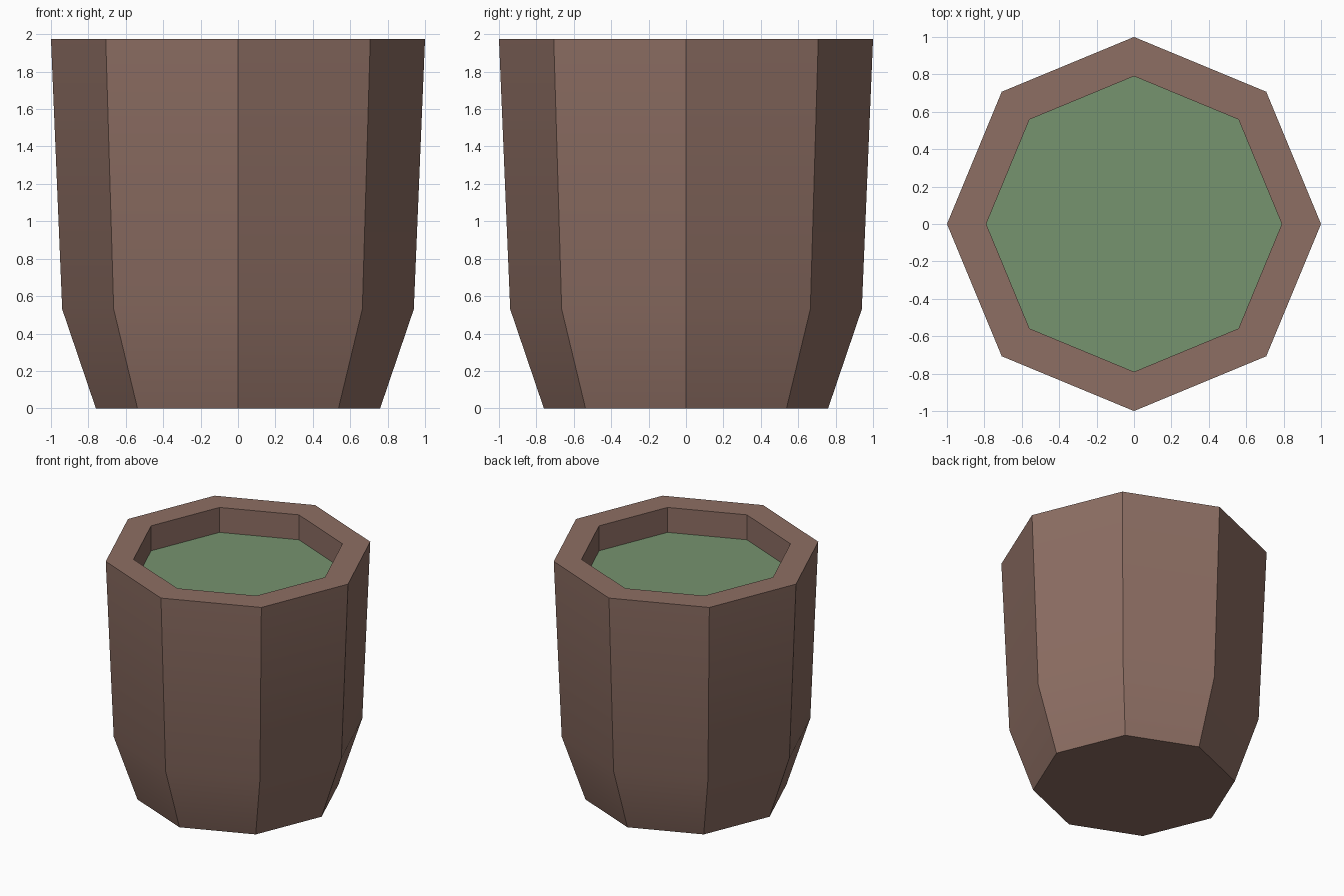
import bpy, bmesh, math

if "Cube" in bpy.data.objects:
    bpy.data.objects.remove(bpy.data.objects["Cube"])

SIDES = 8


def material(name, rgb):
    """Flat colour from 0-255 sRGB."""
    m = bpy.data.materials.new(name)
    lin = [((c / 255 + 0.055) / 1.055) ** 2.4 for c in rgb]
    m.diffuse_color = (*lin, 1)
    m.use_nodes = True
    m.node_tree.nodes["Principled BSDF"].inputs["Base Color"].default_value = m.diffuse_color
    return m


def ring(bm, r, z):
    return [bm.verts.new((r * math.cos(a), r * math.sin(a), z))
            for a in (2 * math.pi * i / SIDES for i in range(SIDES))]


def lathe(name, profile, mat, cap_start=False, cap_end=False):
    """Revolve (radius, height) points into an eight-sided object."""
    bm = bmesh.new()
    rings = [ring(bm, r, z) for r, z in profile]
    for a, b in zip(rings, rings[1:]):
        for i in range(SIDES):
            j = (i + 1) % SIDES
            bm.faces.new((a[i], a[j], b[j], b[i]))
    if cap_start:
        bm.faces.new(rings[0][::-1])
    if cap_end:
        bm.faces.new(rings[-1])
    me = bpy.data.meshes.new(name)
    bm.to_mesh(me)
    bm.free()
    me.materials.append(mat)
    ob = bpy.data.objects.new(name, me)
    bpy.context.collection.objects.link(ob)
    return ob


brown = material("clay brown", (141, 110, 99))
green = material("soft green", (118, 147, 111))

# Cup: base, flared foot, tall wall, flat rim and inner wall
cup = lathe("cup", [(0.76, 0), (0.94, 0.53), (1.0, 1.975), (0.79, 1.975), (0.79, 1.77)],
            brown, cap_start=True)
bpy.context.view_layer.objects.active = cup
cup.select_set(True)
bpy.ops.object.shade_smooth_by_angle(angle=math.radians(30))

# Green fill inside the cup
lathe("fill", [(0.79, 1.77)], green, cap_end=True)
